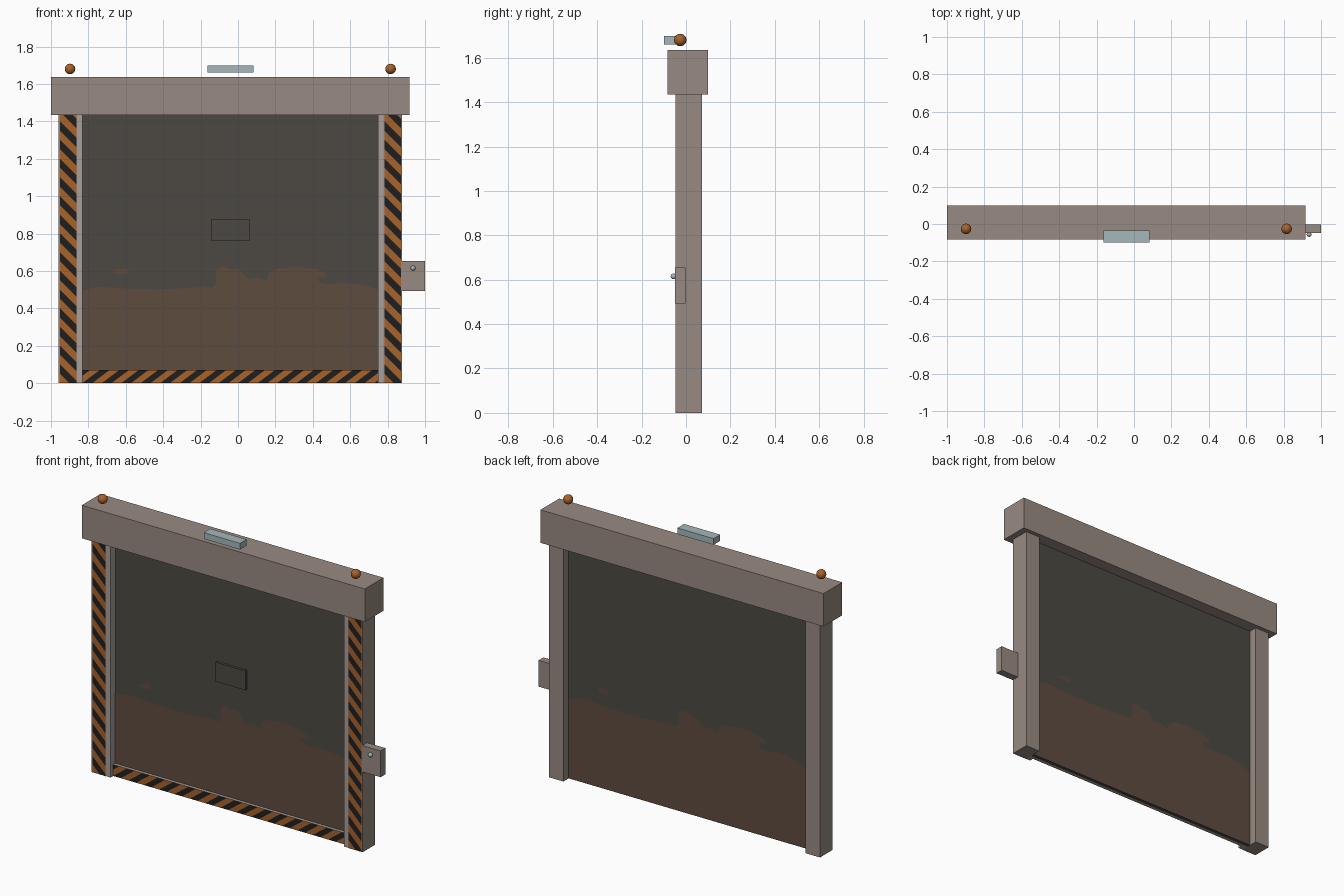
import bpy, bmesh, math
from mathutils import Vector

if "Cube" in bpy.data.objects:
    bpy.data.objects.remove(bpy.data.objects["Cube"])


def material(name, hexcode):
    rgb = [int(hexcode[i:i + 2], 16) / 255 for i in (0, 2, 4)]
    lin = [c / 12.92 if c <= 0.04045 else ((c + 0.055) / 1.055) ** 2.4 for c in rgb]
    m = bpy.data.materials.new(name)
    m.diffuse_color = (*lin, 1)
    m.use_nodes = True
    m.node_tree.nodes["Principled BSDF"].inputs["Base Color"].default_value = m.diffuse_color
    return m


FRAME = material("frame_taupe", "998B82")
RAIL = material("rail_grey", "AAA09B")
DARK = material("door_dark", "4C4942")
RUST = material("rust_brown", "5E4C40")
ORANGE = material("hazard_orange", "A9622A")
BLACK = material("hazard_black", "1F1F1F")
LAMP = material("lamp_pale_blue", "A5B7BB")

CX = -0.041  # centre line of the door


def finish(name, bm, *mats):
    me = bpy.data.meshes.new(name)
    bm.to_mesh(me)
    bm.free()
    for m in mats:
        me.materials.append(m)
    ob = bpy.data.objects.new(name, me)
    bpy.context.collection.objects.link(ob)
    return ob


def box(name, x, y, z, mat):
    bm = bmesh.new()
    bmesh.ops.create_cube(bm, size=1)
    for v in bm.verts:
        v.co = [lo + (c + 0.5) * (hi - lo) for c, (lo, hi) in zip(v.co, (x, y, z))]
    return finish(name, bm, mat)


def ball(name, centre, r, mat):
    bm = bmesh.new()
    bmesh.ops.create_uvsphere(bm, u_segments=24, v_segments=14, radius=r)
    bmesh.ops.translate(bm, verts=bm.verts, vec=centre)
    for f in bm.faces:
        f.smooth = True
    return finish(name, bm, mat)


def hazard(name, x, z, y, slope, period, phase=0.0):
    """Flat front plate cut into slanted stripes; stripe lines keep z + slope*x constant."""
    bm = bmesh.new()
    bm.faces.new([bm.verts.new((px, y, pz)) for px, pz in
                  ((x[0], z[0]), (x[1], z[0]), (x[1], z[1]), (x[0], z[1]))])
    half = period / 2

    def level(p):
        return (p.z - z[0] + slope * (p.x - x[0]) - phase) / half

    levels = [level(v.co) for v in bm.verts]
    for n in range(math.ceil(min(levels)), math.floor(max(levels)) + 1):
        bmesh.ops.bisect_plane(bm, geom=bm.verts[:] + bm.edges[:] + bm.faces[:],
                               plane_co=Vector((x[0], y, z[0] + phase + n * half)),
                               plane_no=Vector((slope, 0, 1)))
    for f in bm.faces:
        f.material_index = math.floor(level(f.calc_center_median())) % 2
    return finish(name, bm, ORANGE, BLACK)


def patch(name, outline, y, flip, mat):
    """Thin painted patch; outline is (offset from centre, z)."""
    bm = bmesh.new()
    s = -1 if flip else 1
    f = bm.faces.new([bm.verts.new((CX + s * px, y, pz)) for px, pz in outline])
    f.normal_update()
    if (f.normal.y > 0) != flip:
        f.normal_flip()
    return finish(name, bm, mat)


# header beam and door sheet
box("header_beam", (-1.0, 0.917), (-0.083, 0.098), (1.434, 1.636), FRAME)
box("door_panel", (CX - 0.82, CX + 0.82), (0.0, 0.022), (0.0, 1.436), DARK)
box("door_plate", (-0.143, 0.061), (-0.015, 0.0), (0.761, 0.879), DARK)

# posts, guide rails, post stripes and warning lights
for side, s in (("left", -1), ("right", 1)):
    def span(a, b):
        return sorted((CX + s * a, CX + s * b))
    box(side + "_post", span(0.82, 0.918), (-0.047, 0.073), (0, 1.434), FRAME)
    box(side + "_guide_rail", span(0.79, 0.82), (-0.045, 0.0), (0, 1.434), RAIL)
    hazard(side + "_post_stripes", span(0.823, 0.912), (0.002, 1.434), -0.0485, 1.0, 0.1)
    ball(side + "_warning_light", (CX + s * 0.857, -0.026, 1.68), 0.028, ORANGE)

# bottom bar with stripes
box("bottom_bar", (CX - 0.79, CX + 0.79), (-0.02, 0.0), (0, 0.07), RAIL)
hazard("bottom_bar_stripes", (CX - 0.79, CX + 0.79), (0.001, 0.07), -0.0215, -0.75, 0.078)

# rust on the lower door, same outline on both faces (reversed on the back)
EDGE = [(-.82, .49), (-.70, .515), (-.58, .506), (-.38, .501), (-.22, .509), (-.14, .517),
        (-.09, .511), (-.073, .544), (-.079, .608), (-.046, .624), (0, .613), (.044, .608),
        (.076, .576), (.098, .555), (.14, .565), (.194, .55), (.205, .587), (.247, .613),
        (.354, .621), (.445, .613), (.515, .587), (.509, .565), (.461, .565), (.477, .538),
        (.525, .528), (.606, .536), (.686, .528), (.74, .517), (.82, .485)]
BLOB = [(-.63, .592), (-.60, .58), (-.55, .585), (-.545, .598), (-.565, .616), (-.60, .612)]
for side, y, flip in (("front", -0.001, False), ("back", 0.023, True)):
    patch(side + "_rust", [(-.82, 0.001), (.82, 0.001)] + EDGE[::-1], y, flip, RUST)
    patch(side + "_rust_spot", BLOB, y, flip, RUST)

# lamp above the header
box("door_lamp", (-0.163, 0.082), (-0.098, -0.034), (1.66, 1.698), LAMP)

# control box with button
box("control_box", (0.872, 1.0), (-0.049, -0.003), (0.493, 0.654), FRAME)
ball("control_button", (0.936, -0.056, 0.615), 0.013, LAMP)
